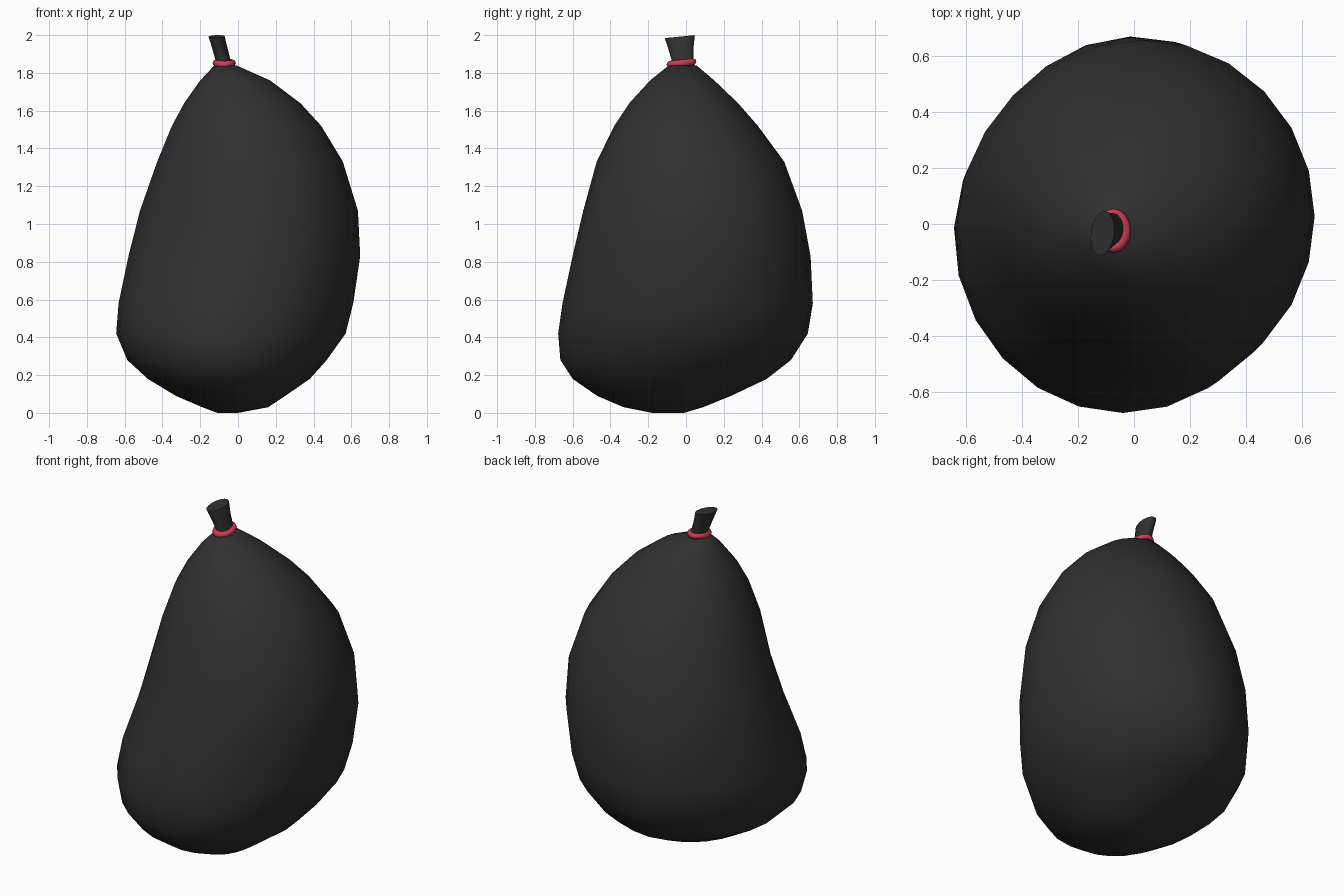
import bpy, bmesh, math

if "Cube" in bpy.data.objects:
    bpy.data.objects.remove(bpy.data.objects["Cube"])

def material(name, rgb):
    m = bpy.data.materials.new(name)
    m.diffuse_color = (*rgb, 1)
    m.use_nodes = True
    m.node_tree.nodes["Principled BSDF"].inputs["Base Color"].default_value = m.diffuse_color
    return m

black = material("black plastic", (0.03, 0.03, 0.03))
red = material("red tie", (0.62, 0.045, 0.09))

# soft hollows in the bag: (direction in degrees, height, spread, depth)
DENTS = [(225, 1.0, 0.32, 0.05), (135, 0.42, 0.28, 0.04)]

def finish(name, bm, mat, angle):
    bmesh.ops.recalc_face_normals(bm, faces=bm.faces)
    me = bpy.data.meshes.new(name)
    bm.to_mesh(me)
    bm.free()
    me.materials.append(mat)
    ob = bpy.data.objects.new(name, me)
    bpy.context.collection.objects.link(ob)
    bpy.ops.object.select_all(action='DESELECT')
    ob.select_set(True)
    bpy.context.view_layer.objects.active = ob
    bpy.ops.object.shade_smooth_by_angle(angle=math.radians(angle))
    return ob

def dent(a, z):
    d = 0
    for ang, h, spread, depth in DENTS:
        c = max(0, math.cos(a - math.radians(ang)))
        d += depth * c ** 6 * math.exp(-((z - h) / spread) ** 2)
    return d

def loft(name, rings, n, mat, angle, dents=False, tilt=0, turn=0):
    """Oval rings given as z, x min, x max, y min, y max."""
    bm = bmesh.new()
    loops = []
    for i, (z, x0, x1, y0, y1) in enumerate(rings):
        last = i == len(rings) - 1
        loop = []
        for k in range(n):
            a = 2 * math.pi * k / n
            d = dent(a, z) if dents else 0
            u = ((x1 - x0) / 2 - d) * math.cos(a)
            v = ((y1 - y0) / 2 - d) * math.sin(a)
            x = u * math.cos(turn) - v * math.sin(turn)
            y = u * math.sin(turn) + v * math.cos(turn)
            loop.append(bm.verts.new(((x0 + x1) / 2 + x, (y0 + y1) / 2 + y,
                                      z + (tilt * y if last else 0))))
        loops.append(loop)
    for a, b in zip(loops, loops[1:]):
        for k in range(n):
            j = (k + 1) % n
            bm.faces.new((a[k], a[j], b[j], b[k]))
    bm.faces.new(loops[0])
    bm.faces.new(loops[-1])
    return finish(name, bm, mat, angle)

# main bag body
loft("bag_body", [
    (0.00, -.11, .00, -.18, -.01),
    (0.03, -.19, .16, -.33, .09),
    (0.09, -.33, .25, -.47, .24),
    (0.18, -.48, .38, -.60, .43),
    (0.28, -.59, .47, -.665, .56),
    (0.42, -.65, .57, -.677, .65),
    (0.58, -.637, .61, -.655, .675),
    (0.83, -.585, .647, -.605, .66),
    (1.07, -.525, .635, -.55, .615),
    (1.33, -.43, .555, -.475, .52),
    (1.52, -.35, .44, -.38, .38),
    (1.64, -.285, .33, -.30, .275),
    (1.76, -.20, .17, -.19, .15),
    (1.84, -.125, -.01, -.09, .055)], 24, black, 60, dents=True)

# gathered neck above the tie
loft("bag_neck", [
    (1.82, -.112, -.028, -.08, .05),
    (1.87, -.120, -.040, -.077, .04),
    (1.93, -.137, -.055, -.095, .04),
    (1.992, -.155, -.071, -.113, .047)], 16, black, 40, tilt=0.1, turn=-0.12)

# red tie: an oval ring around the neck
bm = bmesh.new()
N, M, R = 16, 8, 0.018
grid = []
for i in range(N):
    a = 2 * math.pi * i / N
    row = []
    for j in range(M):
        b = 2 * math.pi * j / M
        y = (.061 + R * math.cos(b)) * math.sin(a)
        row.append(bm.verts.new((-.073 + (.044 + R * math.cos(b)) * math.cos(a),
                                 -.024 + y, 1.852 + R * math.sin(b) + .1 * y)))
    grid.append(row)
for i in range(N):
    for j in range(M):
        p, q = grid[i], grid[(i + 1) % N]
        bm.faces.new((p[j], q[j], q[(j + 1) % M], p[(j + 1) % M]))
finish("neck_tie", bm, red, 60)
